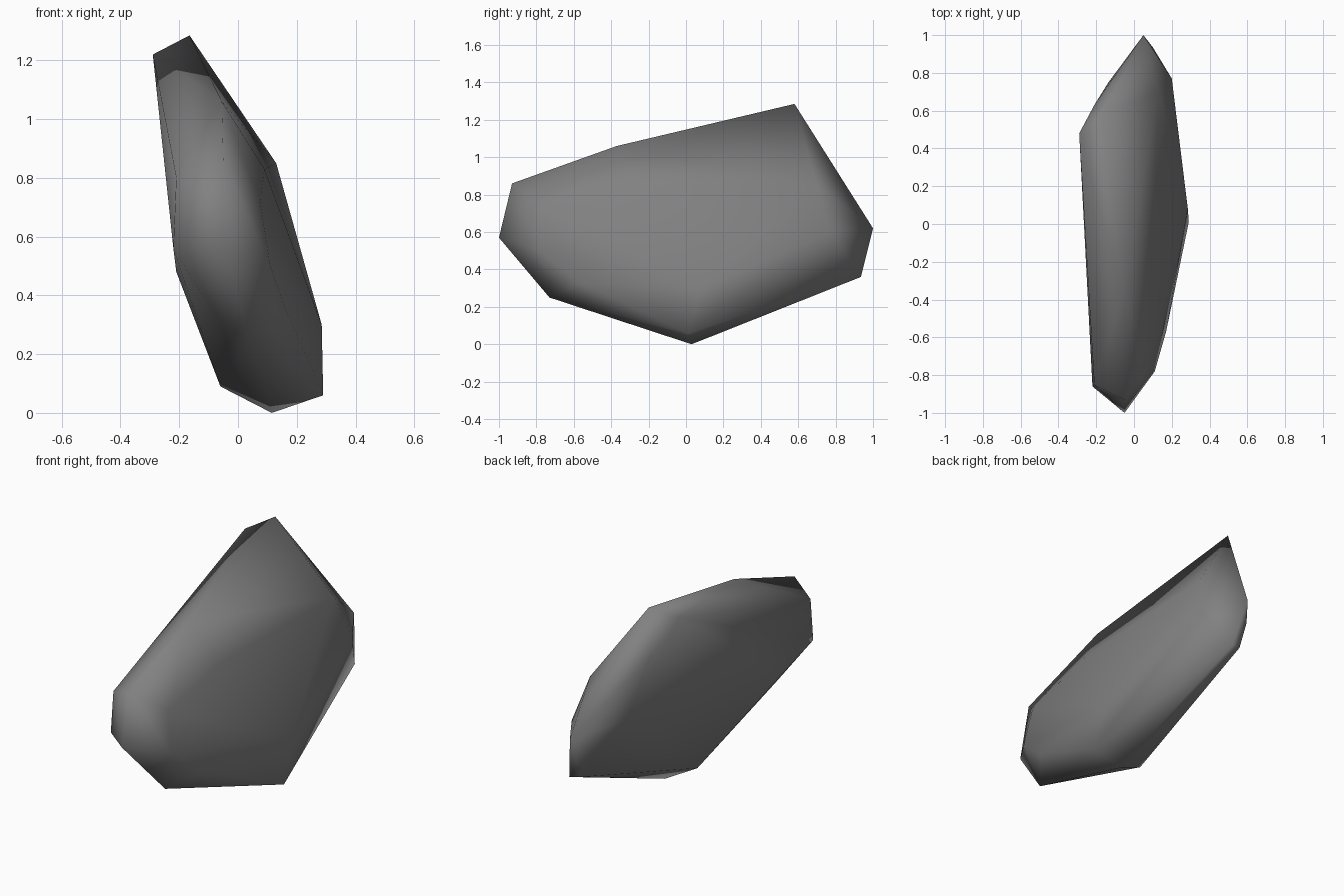
import bpy
import bmesh

if "Cube" in bpy.data.objects:
    bpy.data.objects.remove(bpy.data.objects["Cube"], do_unlink=True)

# Corners of the stone, grouped by region
top_ridge = [(-.165, .58, 1.285), (-.29, .48, 1.22), (-.055, -.37, 1.06), (-.05, -.93, .86)]
front_end = [(-.21, -.85, .80), (-.22, -.86, .56), (-.05, -1, .57),
             (.04, -.73, .25), (-.07, -.72, .32)]
left_chamfer = [(.09, -.30, .83), (.075, -.75, .72), (.11, -.78, .50), (.17, -.57, .33)]
left_side = [(.13, .70, .85), (.20, .77, .60), (.285, .08, .30), (.29, .01, .06)]
right_side = [(-.21, -.56, .48), (-.06, -.02, .09), (-.21, .63, 1.02), (-.135, .75, .68)]
back_end = [(.05, 1, .62), (.10, .935, .36), (.04, .92, .37), (0, .93, .53)]
base = [(.115, .03, 0)]

# Wrap the corners in a hull
bm = bmesh.new()
for corner in (top_ridge + front_end + left_chamfer + left_side
               + right_side + back_end + base):
    bm.verts.new(corner)
hull = bmesh.ops.convex_hull(bm, input=bm.verts)
loose = {g for g in hull["geom_interior"] + hull["geom_unused"]
         if isinstance(g, bmesh.types.BMVert)}
bmesh.ops.delete(bm, geom=list(loose), context="VERTS")
bmesh.ops.recalc_face_normals(bm, faces=bm.faces)

mesh = bpy.data.meshes.new("stone")
bm.to_mesh(mesh)
bm.free()
stone = bpy.data.objects.new("stone", mesh)
bpy.context.collection.objects.link(stone)

# Grey stone colour
grey = bpy.data.materials.new("stone_grey")
grey.use_nodes = True
colour = (.22, .22, .22, 1)
grey.diffuse_color = colour
grey.node_tree.nodes["Principled BSDF"].inputs["Base Color"].default_value = colour
mesh.materials.append(grey)

# Soft, worn shading all round
bpy.ops.object.select_all(action="DESELECT")
stone.select_set(True)
bpy.context.view_layer.objects.active = stone
bpy.ops.object.shade_smooth()
